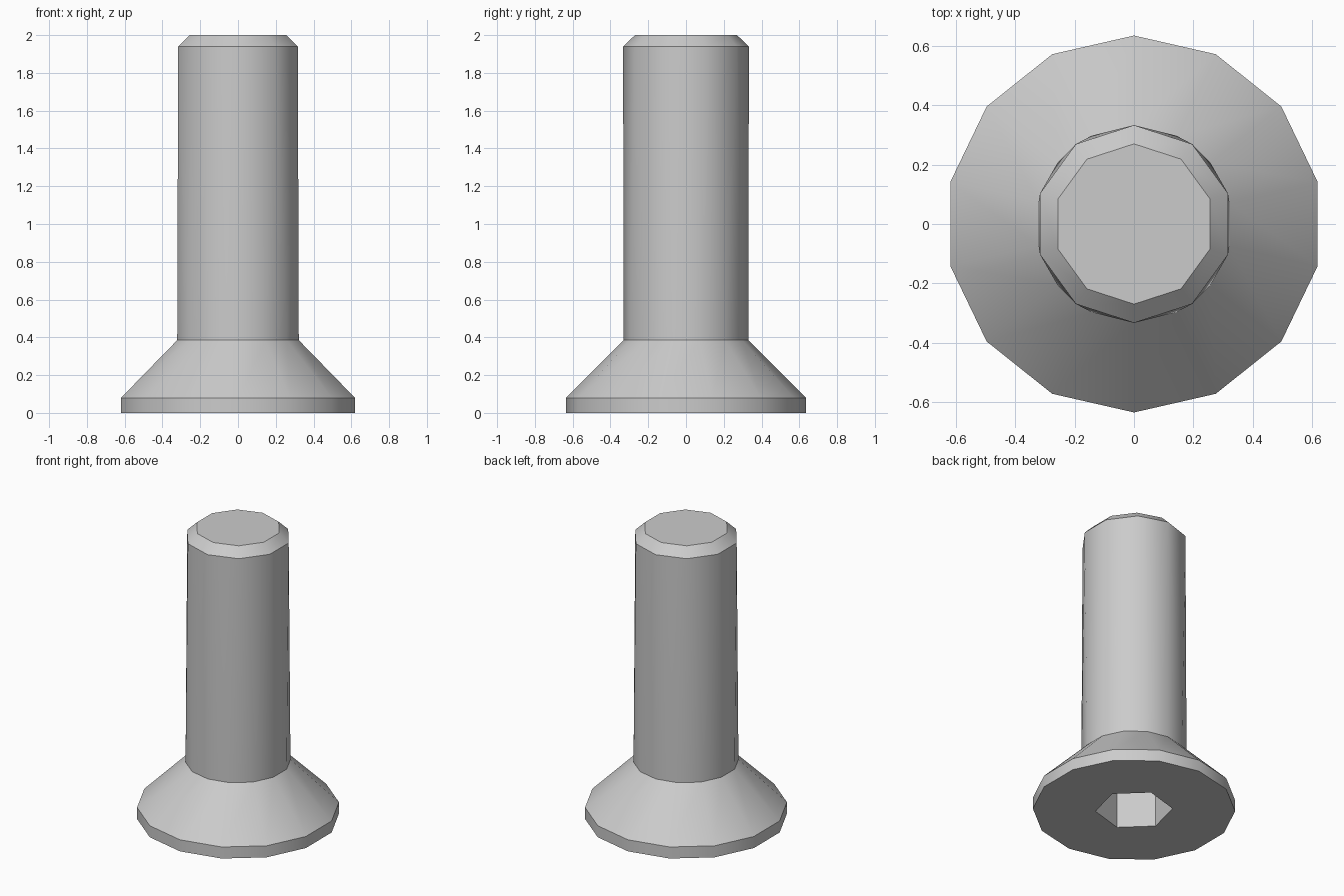
import bpy
import bmesh
from math import radians, cos, sin

cube = bpy.data.objects.get("Cube")
if cube:
    bpy.data.objects.remove(cube, do_unlink=True)

steel = bpy.data.materials.new("grey steel")
steel.use_nodes = True
GREY = (0.6, 0.6, 0.6, 1)
steel.diffuse_color = GREY
steel.node_tree.nodes["Principled BSDF"].inputs["Base Color"].default_value = GREY

bm = bmesh.new()


def ring(sides, radius, z, start=90):
    """Regular polygon of vertices, first corner at the start angle."""
    angles = [radians(start + 360 * k / sides) for k in range(sides)]
    return [bm.verts.new((radius * cos(a), radius * sin(a), z)) for a in angles]


def bridge(low, high):
    """Join two rings, with quads where edges line up and triangles elsewhere."""
    n, m = len(low), len(high)
    i = j = 0
    while i < n or j < m:
        a, b = (2 * i + 1) * m, (2 * j + 1) * n
        step_low = i < n and (j == m or a <= b)
        step_high = j < m and (i == n or b <= a)
        corners = [low[i % n]]
        if step_low:
            corners.append(low[(i + 1) % n])
        if step_high:
            corners.append(high[(j + 1) % m])
        corners.append(high[j % m])
        bm.faces.new(corners)
        i += step_low
        j += step_high


# Hex socket, head underside, rim, countersunk cone, shank and chamfered tip
rings = [
    ring(6, 0.243, 0.30, 76),
    ring(6, 0.243, 0.0, 76),
    ring(14, 0.635, 0.0),
    ring(14, 0.635, 0.08),
    ring(14, 0.33, 0.385),
    ring(10, 0.333, 1.94),
    ring(10, 0.27, 2.0),
]
for lower, upper in zip(rings, rings[1:]):
    bridge(lower, upper)

# Socket floor and flat tip
bm.faces.new(rings[0])
bm.faces.new(rings[-1])
bmesh.ops.recalc_face_normals(bm, faces=bm.faces)

mesh = bpy.data.meshes.new("countersunk_bolt")
bm.to_mesh(mesh)
bm.free()
mesh.materials.append(steel)
bolt = bpy.data.objects.new("countersunk_bolt", mesh)
bpy.context.collection.objects.link(bolt)

# Round sides shade smoothly, ring edges stay sharp
bpy.ops.object.select_all(action='DESELECT')
bolt.select_set(True)
bpy.context.view_layer.objects.active = bolt
bpy.ops.object.shade_smooth_by_angle(angle=radians(40))
